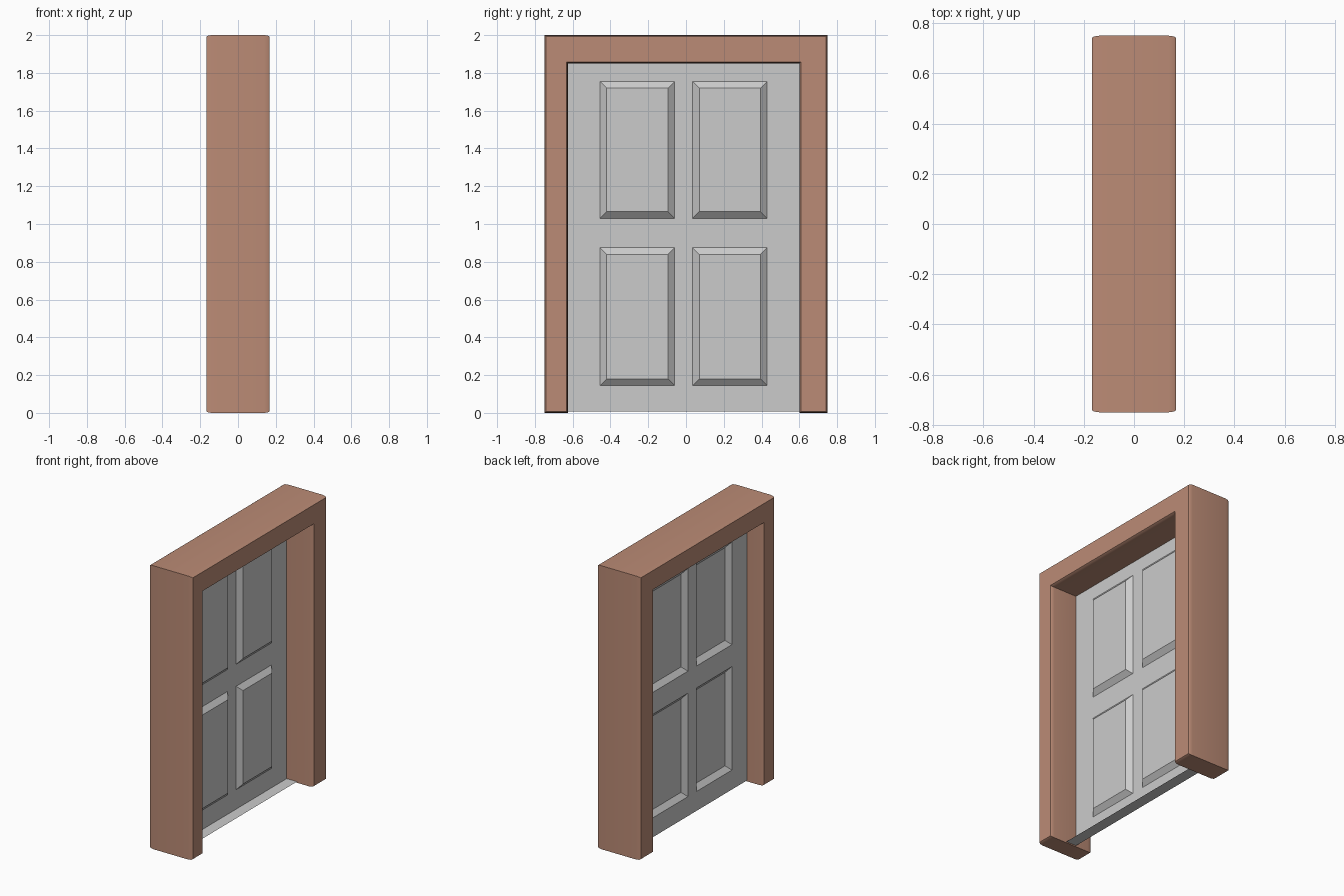
import bpy
import bmesh

if "Cube" in bpy.data.objects:
    bpy.data.objects.remove(bpy.data.objects["Cube"])


def add_object(name, bm):
    mesh = bpy.data.meshes.new(name)
    bm.to_mesh(mesh)
    bm.free()
    obj = bpy.data.objects.new(name, mesh)
    bpy.context.scene.collection.objects.link(obj)
    return obj


# Frame: U-shaped outline (y, z, inset direction) swept along x with eased edges
outline = [(-.75, 0, 1, 1), (-.75, 2, 1, -1), (.75, 2, -1, -1), (.75, 0, -1, 1),
           (.60, 0, 1, 1), (.60, 1.85, 1, 1), (-.625, 1.85, -1, 1), (-.625, 0, -1, 1)]
sections = [(-.167, .008), (-.159, .003), (-.14, 0), (.14, 0), (.159, .003), (.167, .008)]

bm = bmesh.new()
rings = [[bm.verts.new((x, y + dy * e, z + dz * e)) for y, z, dy, dz in outline]
         for x, e in sections]
for a, b in zip(rings, rings[1:]):
    for i in range(len(outline)):
        j = (i + 1) % len(outline)
        bm.faces.new((a[i], a[j], b[j], b[i]))
for ring in (rings[0], rings[-1]):
    # cap: left leg, lintel and right leg meeting on mitre lines
    for quad in ((0, 1, 6, 7), (1, 2, 5, 6), (2, 3, 4, 5)):
        bm.faces.new([ring[k] for k in quad])
bmesh.ops.recalc_face_normals(bm, faces=bm.faces)
frame = add_object("door_frame", bm)
clay = bpy.data.materials.new("clay_brown")
clay.diffuse_color = (0.50, 0.26, 0.18, 1)
clay.use_nodes = True
clay.node_tree.nodes["Principled BSDF"].inputs["Base Color"].default_value = clay.diffuse_color
frame.data.materials.append(clay)
bpy.context.view_layer.objects.active = frame
frame.select_set(True)
bpy.ops.object.shade_smooth_by_angle(angle=0.6)

# Door leaf: thin sheet on a grid whose panel cells are raised towards +x
DOOR_X = -.04
ys = [-.63, -.455, -.06, .035, .43, .605]
zs = [.008, .145, .875, 1.03, 1.755, 1.855]
bm = bmesh.new()
grid = [[bm.verts.new((DOOR_X, y, z)) for y in ys] for z in zs]
panels = []
for r in range(5):
    for c in range(5):
        f = bm.faces.new((grid[r][c], grid[r][c + 1], grid[r + 1][c + 1], grid[r + 1][c]))
        if r % 2 and c % 2:
            panels.append(f)
bm.normal_update()
bmesh.ops.inset_individual(bm, faces=panels, thickness=.05, depth=.03)
add_object("door_leaf", bm)

# Threshold strip running out from the foot of the door
bm = bmesh.new()
corners = [(DOOR_X, -.63), (.04, -.63), (.04, .605), (DOOR_X, .605)]
bm.faces.new([bm.verts.new((x, y, .008)) for x, y in corners])
add_object("threshold", bm)
